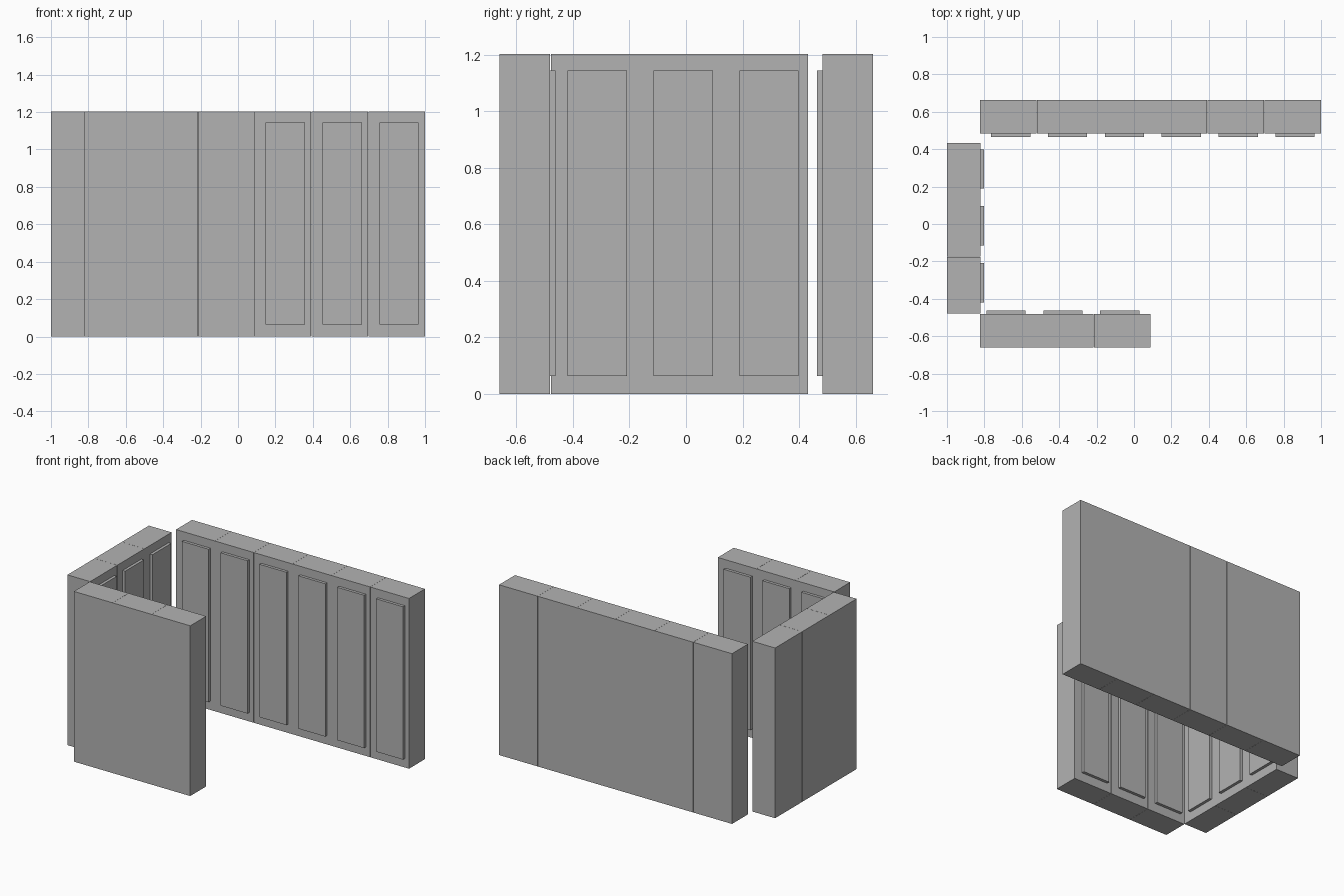
import bpy
from math import pi
from mathutils import Matrix, Vector

cube = bpy.data.objects.get("Cube")
if cube:
    bpy.data.objects.remove(cube, do_unlink=True)

grey = bpy.data.materials.new("plain grey")
grey.use_nodes = True
grey.diffuse_color = (0.45, 0.45, 0.45, 1)
grey.node_tree.nodes["Principled BSDF"].inputs["Base Color"].default_value = (0.45, 0.45, 0.45, 1)

PITCH, WIDTH, DEPTH, HEIGHT = 0.304, 0.303, 0.178, 1.204


def box(name, low, high, placement):
    """Box between two corners, moved into place by a matrix."""
    low, high = Vector(low), Vector(high)
    bpy.ops.mesh.primitive_cube_add(size=1)
    ob = bpy.context.object
    ob.name = name
    ob.data.transform(Matrix.Translation((low + high) / 2) @ Matrix.Diagonal((*(high - low), 1)))
    ob.matrix_world = placement
    ob.data.materials.append(grey)


def locker_row(name, count, centre, turn):
    """Row of lockers side by side, doors facing -y before turning."""
    placement = Matrix.Translation((*centre, 0)) @ Matrix.Rotation(turn, 4, "Z")
    for i in range(count):
        x = (i - (count - 1) / 2) * PITCH
        # Cabinet body
        box(f"{name}_cabinet_{i + 1}", (x - WIDTH / 2, -DEPTH / 2, 0),
            (x + WIDTH / 2, DEPTH / 2, HEIGHT), placement)
        # Raised door panel, set slightly off centre
        door_x = x + 0.013
        box(f"{name}_door_{i + 1}", (door_x - 0.105, -DEPTH / 2 - 0.02, 0.063),
            (door_x + 0.105, -DEPTH / 2 + 0.005, 1.144), placement)


locker_row("back_row", 6, (0.088, 0.573), 0)
locker_row("side_row", 3, (-0.911, -0.023), pi / 2)
locker_row("front_row", 3, (-0.367, -0.571), pi)
